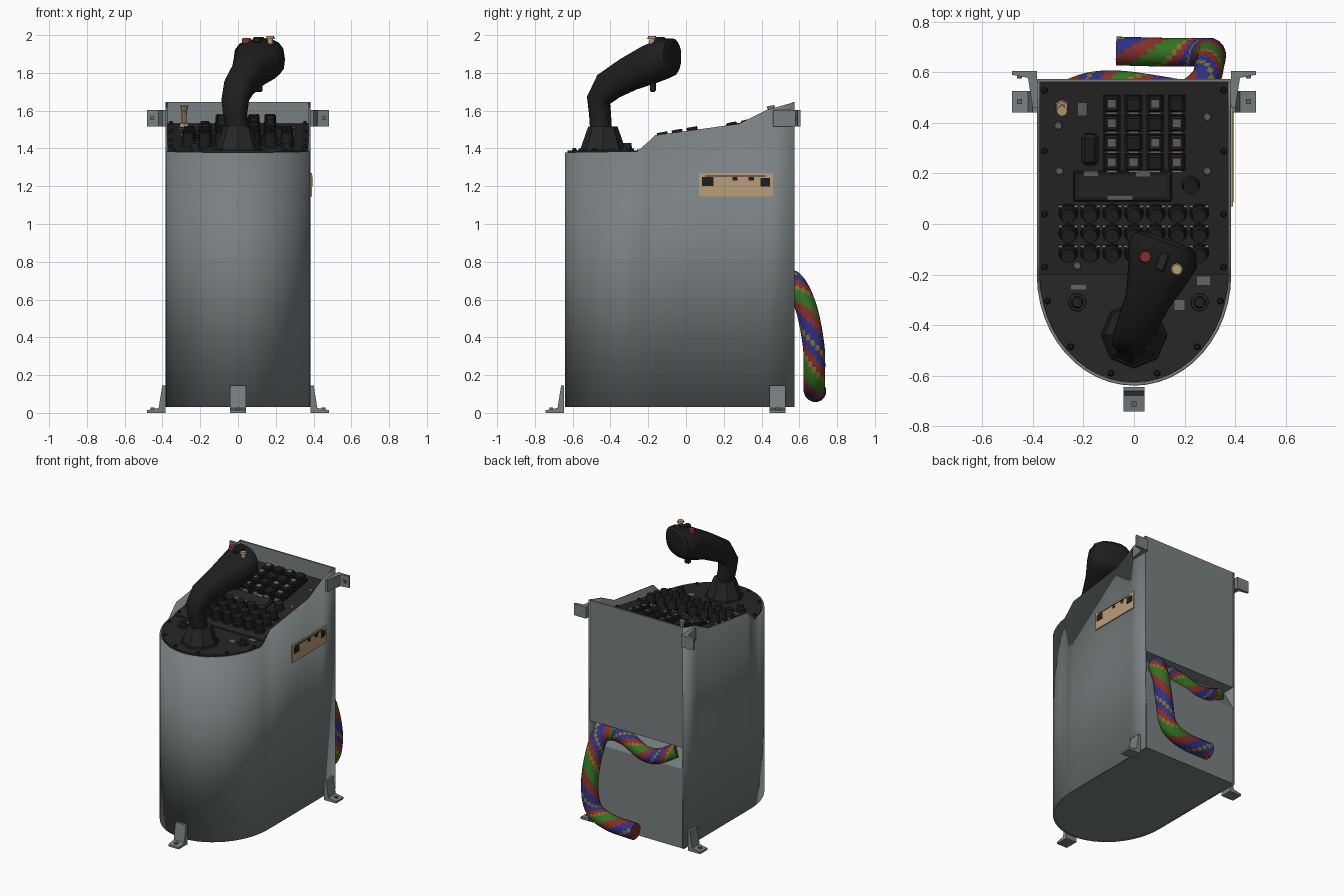
import bpy, bmesh, math, random
from mathutils import Vector, Matrix

cube = bpy.data.objects.get("Cube")
if cube:
    bpy.data.objects.remove(cube)
random.seed(4)


def material(name, *rgb):
    m = bpy.data.materials.new(name)
    m.use_nodes = True
    m.diffuse_color = (*rgb, 1)
    m.node_tree.nodes["Principled BSDF"].inputs["Base Color"].default_value = (*rgb, 1)
    return m


grey = material("housing grey", 0.19, 0.215, 0.22)
black = material("panel black", 0.02, 0.02, 0.02)
dark = material("rubber black", 0.013, 0.013, 0.013)
dim = material("marking grey", 0.12, 0.125, 0.13)
tan = material("brass tan", 0.5, 0.34, 0.19)
red = material("wire red", 0.23, 0.028, 0.025)
blue = material("wire blue", 0.028, 0.03, 0.24)
green = material("wire green", 0.035, 0.17, 0.015)
yellow = material("wire yellow", 0.22, 0.17, 0.025)


def finish(name, bm, mats, smooth=False, fix=True):
    if fix:
        bmesh.ops.recalc_face_normals(bm, faces=bm.faces[:])
    me = bpy.data.meshes.new(name)
    bm.to_mesh(me)
    bm.free()
    ob = bpy.data.objects.new(name, me)
    bpy.context.collection.objects.link(ob)
    for m in mats:
        me.materials.append(m)
    if smooth:
        bpy.ops.object.select_all(action="DESELECT")
        ob.select_set(True)
        bpy.context.view_layer.objects.active = ob
        bpy.ops.object.shade_smooth_by_angle(angle=math.radians(35))
    return ob


def prism(name, points, sweep, mat):
    """Extrude a planar polygon along a vector."""
    bm = bmesh.new()
    face = bm.faces.new([bm.verts.new(p) for p in points])
    new = bmesh.ops.extrude_face_region(bm, geom=[face])["geom"]
    bmesh.ops.translate(bm, vec=sweep, verts=[g for g in new if isinstance(g, bmesh.types.BMVert)])
    return finish(name, bm, [mat])


def box(name, loc, size, mat, rot=None, bevel=0):
    bm = bmesh.new()
    bmesh.ops.create_cube(bm, size=1)
    bmesh.ops.scale(bm, vec=size, verts=bm.verts[:])
    if bevel:
        bmesh.ops.bevel(bm, geom=bm.edges[:], offset=bevel, segments=1, affect="EDGES")
    bm.transform(Matrix.Translation(loc) @ (rot or Matrix()))
    return finish(name, bm, [mat])


def cone(name, loc, r1, r2, h, mat, rot=None, sides=12):
    """Tapered cylinder standing on loc."""
    bm = bmesh.new()
    bmesh.ops.create_cone(bm, cap_ends=True, segments=sides, radius1=r1, radius2=r2, depth=h)
    bm.transform(Matrix.Translation(loc) @ (rot or Matrix()) @ Matrix.Translation((0, 0, h / 2)))
    return finish(name, bm, [mat], True)


def loft(name, rings, sides, mats, rule=None, power=1):
    """Skin rings given as (centre, side axis, other axis)."""
    bm = bmesh.new()
    loops = []
    for c, s, t in rings:
        loop = []
        for k in range(sides):
            a = math.tau * k / sides
            ca, sa = math.cos(a), math.sin(a)
            loop.append(bm.verts.new(c + s * math.copysign(abs(ca) ** power, ca)
                                     + t * math.copysign(abs(sa) ** power, sa)))
        loops.append(loop)
    for i, (a, b) in enumerate(zip(loops, loops[1:])):
        for k in range(sides):
            n = (k + 1) % sides
            f = bm.faces.new((a[k], a[n], b[n], b[k]))
            f.material_index = rule(i, k) if rule else 0
    bm.faces.new(loops[0])
    bm.faces.new(loops[-1])
    return finish(name, bm, mats, True)


# Housing: U-shaped wall with a stepped rim
W, BACK, FRONT, MID = 0.385, 0.575, 0.44, -0.2
RIM = [(-0.7, 1.378), (-0.25, 1.385), (-0.165, 1.47), (0.28, 1.53), (0.43, 1.605), (BACK, 1.645)]


def rim(y):
    for (y0, z0), (y1, z1) in zip(RIM, RIM[1:]):
        if y <= y1:
            return z0 + (z1 - z0) * (y - y0) / (y1 - y0)
    return RIM[-1][1]


side = [(W, y) for y in (BACK, 0.43, 0.28, -0.165)]
arc = [(-W * math.cos(math.pi * k / 24), MID - FRONT * math.sin(math.pi * k / 24)) for k in range(25)]
outline = [(-x, y) for x, y in side] + arc + side[::-1]
bm = bmesh.new()
low = [bm.verts.new((x, y, 0.03)) for x, y in outline]
top = [bm.verts.new((x, y, rim(y))) for x, y in outline]
for i in range(len(outline) - 1):
    bm.faces.new((low[i], low[i + 1], top[i + 1], top[i]))
wall = finish("housing_wall", bm, [grey], True, fix=False)
thick = wall.modifiers.new("thickness", "SOLIDIFY")
thick.thickness, thick.offset = 0.012, -1
prism("housing_floor", [(x * 0.99, y * 0.99, 0.031) for x, y in outline], (0, 0, 0.01), grey)

# Back: upper plate, slanted cable opening, lower plate
IN = W - 0.001
prism("back_upper_plate", [(-IN, BACK, 0.765), (IN, BACK, 0.765), (IN, BACK, 1.645), (-IN, BACK, 1.645)],
      (0, -0.012, 0), grey)
prism("back_lower_plate", [(-IN, BACK, 0.031), (-IN, BACK, 0.61), (-IN, 0.48, 0.765), (-IN, 0.46, 0.765),
                           (-IN, 0.55, 0.031)], (2 * IN, 0, 0), grey)
box("opening_ceiling", (0, 0.515, 0.77), (2 * IN, 0.11, 0.008), grey)

# Control panels: flat front lid and sloped rear panel
SLOPE = 0.175
TILT = Matrix.Rotation(math.atan(SLOPE), 4, "X")


def on_panel(x, y, lift=0):
    return Vector((x, y, 1.39 if y < MID else 1.40 + SLOPE * (y - MID))) + Vector((0, 0, lift))


prism("front_lid", [(x * 0.97, MID + (y - MID) * 0.97, 1.37) for x, y in arc], (0, 0, 0.02), black)
P = W - 0.013
prism("rear_panel", [on_panel(-P, MID), on_panel(P, MID), on_panel(P, 0.562), on_panel(-P, 0.562)],
      (0, 0, -0.03), black)

# Key grid with brass strips beneath each key
for i in range(4):
    for j in range(4):
        p = on_panel(-0.088 + 0.086 * i, 0.245 + 0.077 * j)
        box("key_collar", p + Vector((0, 0, 0.008)), (0.07, 0.068, 0.016), dark, TILT)
        box("key_trim", p + Vector((0, -0.036, 0.012)), (0.04, 0.006, 0.024), tan, TILT)
        box("key", p + Vector((0, 0, 0.035)), (0.062, 0.062, 0.05), dark, TILT, 0.008)
        if random.random() < 0.4:
            box("key_marking", p + Vector((0, 0, 0.061)), (0.03, 0.03, 0.002), dim, TILT)

# Rows of round knobs
for i in range(7):
    for j in range(3):
        p = on_panel(-0.26 + 0.0865 * i, -0.115 + 0.079 * j)
        cone("knob_collar", p, 0.039, 0.037, 0.015, dark, TILT)
        for s in (-1, 1):
            box("knob_trim", p + Vector((0.031 * s, 0.027, 0.012)), (0.012, 0.008, 0.018), tan, TILT)
        cone("knob", p, 0.034, 0.028, 0.072, dark, TILT)

# Display, selector and single knobs
box("display_frame", on_panel(-0.045, 0.15, 0.008), (0.39, 0.12, 0.02), dark, TILT, 0.005)
box("display_face", on_panel(-0.045, 0.15, 0.019), (0.35, 0.085, 0.003), black, TILT)
box("selector", on_panel(-0.175, 0.295, 0.025), (0.07, 0.125, 0.05), dark, TILT, 0.016)
cone("side_knob", on_panel(0.225, 0.155), 0.036, 0.03, 0.05, dark, TILT)
for x in (-0.225, 0.26):
    cone("lid_knob_base", on_panel(x, -0.31), 0.036, 0.034, 0.01, black)
    cone("lid_knob", on_panel(x, -0.31), 0.026, 0.02, 0.04, dark)

# Brass toggle
p = on_panel(-0.285, 0.465)
cone("toggle_nut", p, 0.028, 0.024, 0.02, tan, TILT, 6)
cone("toggle_stem", p, 0.012, 0.014, 0.08, tan, TILT, 8)
cone("toggle_tip", p + Vector((0, -0.012, 0.08)), 0.014, 0.022, 0.03, tan, TILT, 8)

# Panel screws, edge screws and printed patches
for x, y in ((-0.3, 0.39), (0.29, 0.425), (-0.295, 0.21), (0.29, 0.21), (-0.225, -0.165)):
    cone("panel_screw", on_panel(x, y), 0.017, 0.014, 0.007, dim, TILT, 8)
for s in (-1, 1):
    for y in (0.53, 0.29, 0.04, -0.17):
        cone("edge_screw", on_panel(0.355 * s, y), 0.014, 0.008, 0.016, dark, TILT, 6)
for k in range(2, 24, 4):
    x, y = arc[k]
    cone("lid_screw", on_panel(x * 0.92, MID + (y - MID) * 0.92), 0.014, 0.008, 0.012, dark, None, 6)
for x, y, w, d in ((-0.205, 0.455, 0.035, 0.05), (-0.17, 0.2, 0.055, 0.02), (0.035, 0.2, 0.055, 0.025),
                   (-0.055, 0.105, 0.1, 0.018), (-0.22, -0.25, 0.06, 0.018), (0.275, -0.225, 0.05, 0.035),
                   (0.18, -0.32, 0.04, 0.04)):
    box("printed_patch", on_panel(x, y, 0.021 if 0.09 < y < 0.21 else 0.002), (w, d, 0.004), dim,
        TILT if y > MID else None)

# Control stick: octagonal boot, bent grip, flared head
cone("stick_base", (0.0, -0.44, 1.385), 0.135, 0.125, 0.015, dark, None, 8)
cone("stick_boot", (0.0, -0.44, 1.395), 0.12, 0.078, 0.12, black, None, 8)
GRIP = [((0, -0.45, 1.50), (0, 0, 1), 0.06, 0.055), ((-0.015, -0.455, 1.58), (0, 0, 1), 0.062, 0.055),
        ((-0.015, -0.463, 1.655), (0, 0.3, 1), 0.072, 0.06), ((0.008, -0.41, 1.73), (0.2, 0.75, 0.7), 0.08, 0.082),
        ((0.055, -0.30, 1.795), (0.3, 0.9, 0.45), 0.09, 0.092), ((0.095, -0.19, 1.845), (0.33, 0.9, 0.25), 0.125, 0.105),
        ((0.113, -0.125, 1.872), (0.33, 0.9, 0.1), 0.145, 0.108), ((0.125, -0.075, 1.883), (0.33, 0.9, 0), 0.13, 0.1),
        ((0.13, -0.06, 1.884), (0.33, 0.9, 0), 0.1, 0.08)]
rings = []
for c, d, rx, ry in GRIP:
    d = Vector(d).normalized()
    s = Vector((0.94, -0.34, 0))
    s = (s - d * s.dot(d)).normalized()
    rings.append((Vector(c), s * rx, d.cross(s) * ry))
loft("stick_grip", rings, 16, [dark], power=0.8)
cone("red_button", (0.045, -0.13, 1.955), 0.025, 0.022, 0.03, red)
box("thumb_switch", (0.11, -0.15, 1.975), (0.04, 0.075, 0.03), black, Matrix.Rotation(-0.35, 4, "Z"), 0.006)
cone("hat_switch_stem", (0.17, -0.18, 1.94), 0.016, 0.014, 0.045, tan)
cone("hat_switch", (0.17, -0.18, 1.98), 0.026, 0.02, 0.014, tan, None, 8)
box("trigger", (0.11, -0.175, 1.725), (0.04, 0.03, 0.05), dark, None, 0.006)


# Mounting brackets: one profile, placed by its out and up directions
def bracket(name, origin, out, up):
    out, up = Vector(out), Vector(up)
    across = out.cross(up) * 0.085
    profile = [(0, 0), (0.098, 0), (0.098, 0.014), (0.035, 0.026), (0.016, 0.145), (0, 0.145)]
    prism(name, [Vector(origin) - across / 2 + out * a + up * b for a, b in profile], across, grey)
    box(name + "_bolt", Vector(origin) + out * 0.068 + up * 0.019, (0.02, 0.02, 0.02), dim)


bracket("front_foot", (0, -0.645, 0), (0, -1, 0), (0, 0, 1))
for s, word in ((1, "left"), (-1, "right")):
    bracket(word + "_back_foot", (s * W, 0.485, 0), (s, 0, 0), (0, 0, 1))
    bracket(word + "_upper_bracket", (s * W, 0.605, 1.56), (s, 0, 0), (0, -1, 0))

# Side label with dark marks
box("side_label", (W + 0.003, 0.265, 1.207), (0.008, 0.39, 0.125), tan)
for y, z, w, h in ((0.115, 1.225, 0.06, 0.045), (0.42, 1.222, 0.05, 0.045), (0.26, 1.24, 0.025, 0.02),
                   (0.345, 1.24, 0.03, 0.02), (0.26, 1.255, 0.32, 0.005)):
    box("label_mark", (W + 0.008, y, z), (0.003, w, h), dark)


# Cables: smooth paths with twisted coloured strands
def cable(name, pts, radius, steps=7):
    pts = [Vector(p) for p in pts]
    ext = [2 * pts[0] - pts[1]] + pts + [2 * pts[-1] - pts[-2]]
    path = []
    for a, b, c, d in zip(ext, ext[1:], ext[2:], ext[3:]):
        for k in range(steps):
            t = k / steps
            path.append(0.5 * (2 * b + (c - a) * t + (2 * a - 5 * b + 4 * c - d) * t ** 2
                               + (3 * b - a - 3 * c + d) * t ** 3))
    path.append(pts[-1])
    s, rings = Vector((0.3, 0.2, 1)), []
    for i, p in enumerate(path):
        d = (path[min(i + 1, len(path) - 1)] - path[max(i - 1, 0)]).normalized()
        s = (s - d * s.dot(d)).normalized()
        rings.append((p, s * radius, d.cross(s) * radius))
    strands = [0] * 3 + [1] * 3 + [3] + [1] * 2 + [0] * 2 + [3] + [2] * 4
    loft(name, rings, 16, [red, blue, green, yellow], lambda i, k: strands[(k + i) % 16])


cable("long_cable", [(0.2, 0.5, 0.70), (0.28, 0.57, 0.69), (0.30, 0.635, 0.56), (0.305, 0.675, 0.36),
                     (0.27, 0.68, 0.19), (0.14, 0.68, 0.125), (-0.07, 0.685, 0.115)], 0.058)
cable("short_cable", [(0.24, 0.51, 0.70), (0.10, 0.535, 0.69), (-0.05, 0.555, 0.635), (-0.17, 0.55, 0.64),
                      (-0.29, 0.51, 0.70)], 0.052)
